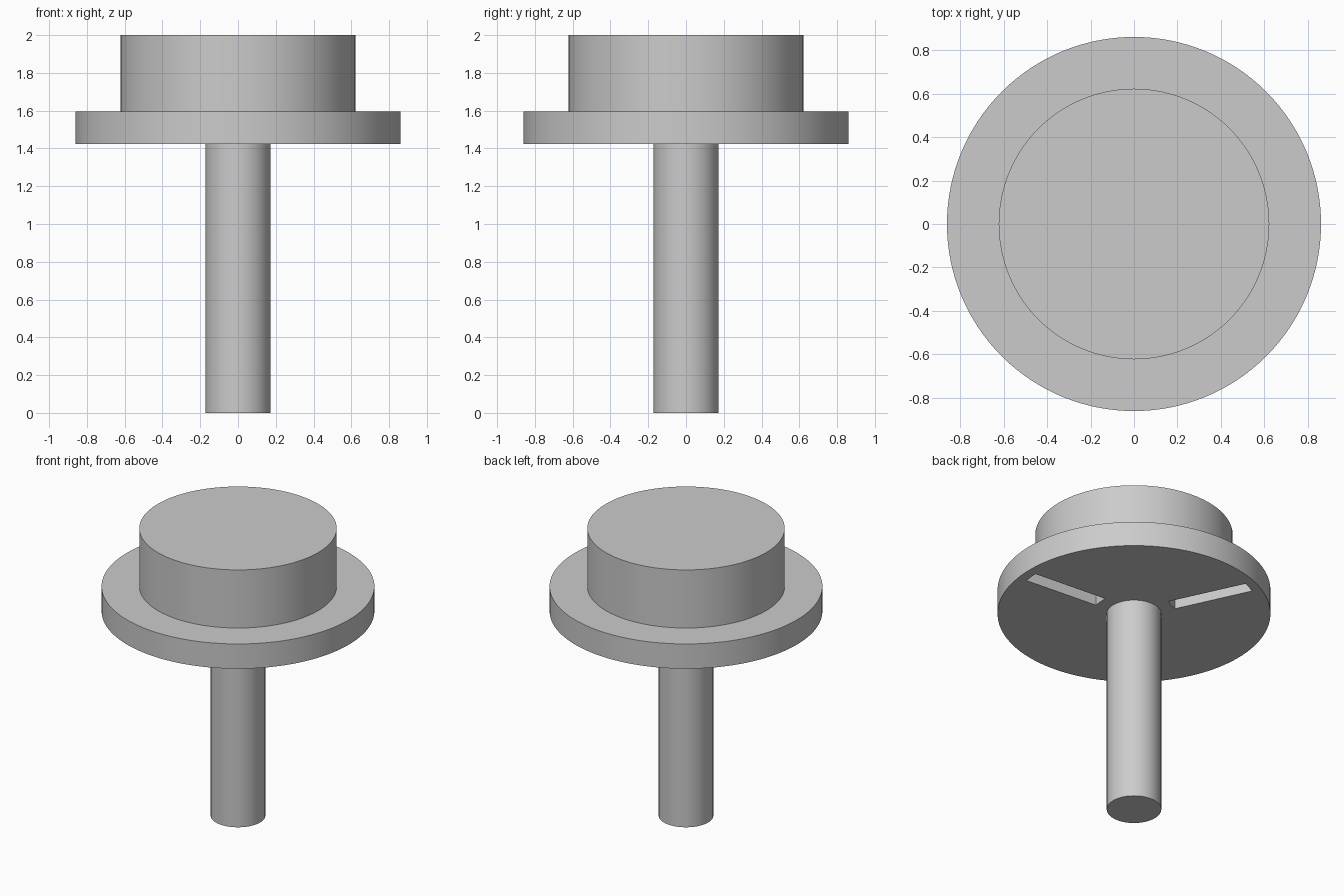
import bpy, bmesh, math
from mathutils import Matrix

cube = bpy.data.objects.get("Cube")
if cube:
    bpy.data.objects.remove(cube)

STEM_R, PLATE_R, HEAD_R = 0.172, 0.86, 0.622
PLATE_Z, HEAD_Z, TOP_Z = 1.424, 1.596, 2.0
SLOT_IN, SLOT_OUT, SLOT_W, SLOT_DEPTH = 0.26, 0.797, 0.1, 0.09
SLOT_ANGLE = -4.7
SEGMENTS = 128

# Single plain grey
grey = bpy.data.materials.new("plain_grey")
grey.use_nodes = True
colour = (0.6, 0.6, 0.6, 1)
grey.diffuse_color = colour
grey.node_tree.nodes["Principled BSDF"].inputs["Base Color"].default_value = colour


def make_object(name, bm):
    bmesh.ops.recalc_face_normals(bm, faces=bm.faces)
    mesh = bpy.data.meshes.new(name)
    bm.to_mesh(mesh)
    bm.free()
    mesh.materials.append(grey)
    obj = bpy.data.objects.new(name, mesh)
    bpy.context.collection.objects.link(obj)
    return obj


# Turned body: stem, round plate and head as one lathe profile
profile = [(STEM_R, 0), (STEM_R, PLATE_Z), (PLATE_R, PLATE_Z),
           (PLATE_R, HEAD_Z), (HEAD_R, HEAD_Z), (HEAD_R, TOP_Z)]
bm = bmesh.new()
rings = []
for r, z in profile:
    ring = bmesh.ops.create_circle(bm, segments=SEGMENTS, radius=r,
                                   matrix=Matrix.Translation((0, 0, z)))
    rings.append(ring["verts"])
for low, high in zip(rings, rings[1:]):
    for i in range(SEGMENTS):
        j = (i + 1) % SEGMENTS
        bm.faces.new((low[i], low[j], high[j], high[i]))
bm.faces.new(rings[0])
bm.faces.new(rings[-1])
body = make_object("flanged_knob", bm)

# Three radial slots in the underside of the plate
bm = bmesh.new()
for k in range(3):
    spin = Matrix.Rotation(math.radians(SLOT_ANGLE + 120 * k), 4, "Z")
    place = Matrix.Translation(((SLOT_IN + SLOT_OUT) / 2, 0, PLATE_Z))
    size = Matrix.Diagonal((SLOT_OUT - SLOT_IN, SLOT_W, 2 * SLOT_DEPTH, 1))
    bmesh.ops.create_cube(bm, size=1, matrix=spin @ place @ size)
cutter = make_object("slot_cutter", bm)
cutter.hide_render = True

cut = body.modifiers.new("slots", "BOOLEAN")
cut.operation = "DIFFERENCE"
cut.solver = "EXACT"
cut.object = cutter

bpy.ops.object.select_all(action="DESELECT")
body.select_set(True)
bpy.context.view_layer.objects.active = body
bpy.ops.object.modifier_apply(modifier=cut.name)
bpy.data.objects.remove(cutter)
bpy.ops.object.shade_smooth_by_angle(angle=math.radians(30))
